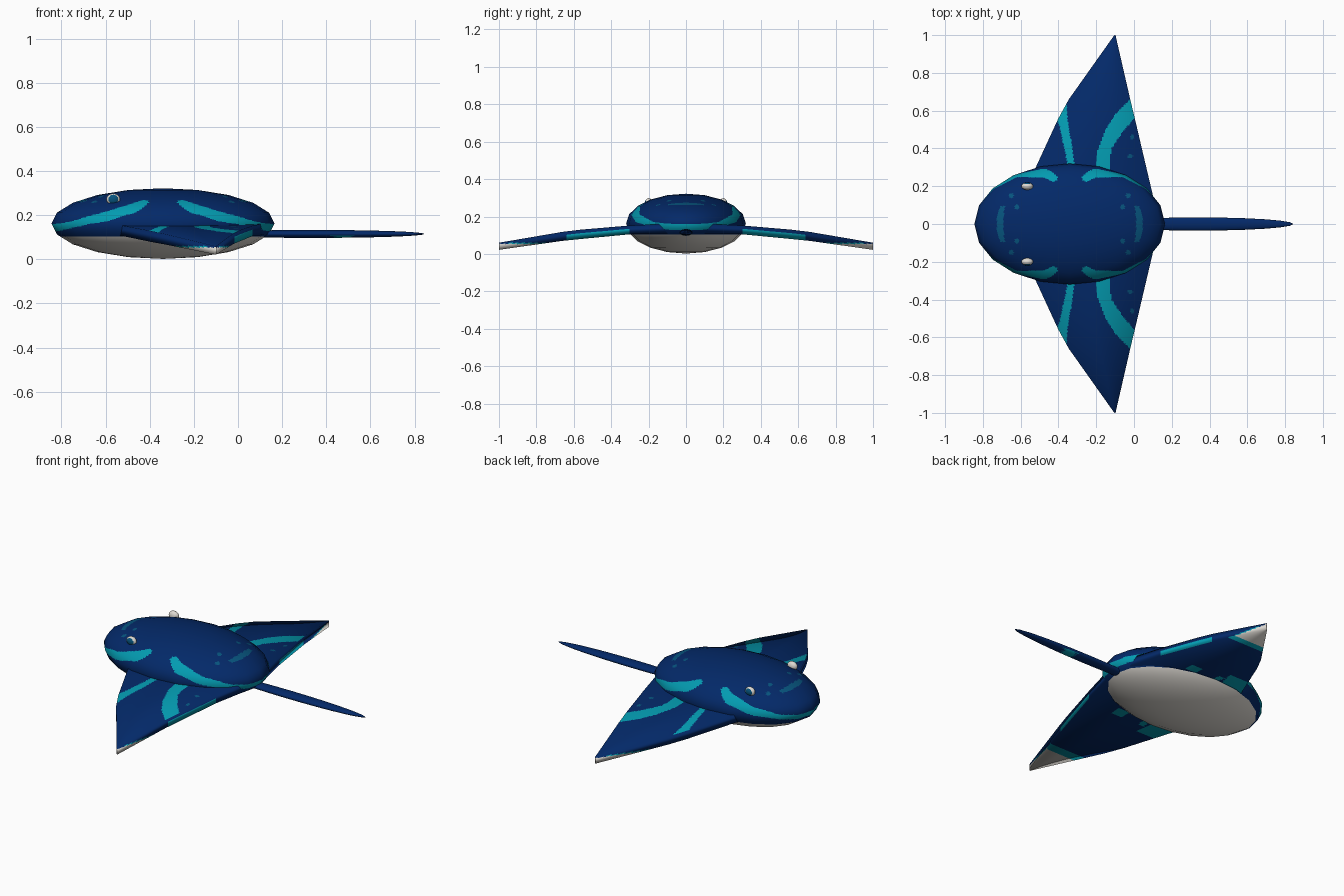
import bpy, bmesh, math
from mathutils import Vector

cube = bpy.data.objects.get("Cube")
if cube:
    bpy.data.objects.remove(cube)


def material(name, rgb):
    m = bpy.data.materials.new(name)
    m.use_nodes = True
    m.diffuse_color = (*rgb, 1)
    bsdf = next(n for n in m.node_tree.nodes if n.type == "BSDF_PRINCIPLED")
    bsdf.inputs["Base Color"].default_value = (*rgb, 1)
    bsdf.inputs["Roughness"].default_value = 0.7
    return m


MATS = [
    material("navy blue", (0.001, 0.022, 0.14)),
    material("teal", (0.001, 0.33, 0.44)),
    material("belly white", (0.73, 0.70, 0.65)),
    material("muted blue", (0.002, 0.09, 0.21)),
]
NAVY, TEAL, WHITE, MUTED = range(len(MATS))


def lerp_table(t, table):
    """Piecewise linear lookup in rows of (t, value, value...)."""
    t = min(max(t, table[0][0]), table[-1][0])
    for a, b in zip(table, table[1:]):
        if t <= b[0]:
            k = (t - a[0]) / (b[0] - a[0])
            return [p + (q - p) * k for p, q in zip(a[1:], b[1:])]


def finish(name, bm, paint, soft_normal):
    """Paint every face by a rule, shade it softly and make the object."""
    bm.normal_update()
    for f in bm.faces:
        f.material_index = paint(f.calc_center_median(), f.normal)
        f.smooth = True
    me = bpy.data.meshes.new(name)
    bm.to_mesh(me)
    bm.free()
    for m in MATS:
        me.materials.append(m)
    me.normals_split_custom_set_from_vertices(
        [soft_normal(v.co).normalized() for v in me.vertices])
    bpy.context.collection.objects.link(bpy.data.objects.new(name, me))


def ellipsoid(name, centre, radii, segments, rings, cuts, paint):
    """Coarse outline, finely cut for painting."""
    bm = bmesh.new()
    bmesh.ops.create_uvsphere(bm, u_segments=segments, v_segments=rings, radius=1)
    bmesh.ops.subdivide_edges(bm, edges=bm.edges[:], cuts=cuts, use_grid_fill=True)
    c, r = Vector(centre), Vector(radii)
    for v in bm.verts:
        v.co = c + v.co * r
    finish(name, bm, paint, lambda p: Vector([d / (s * s) for d, s in zip(p - c, r)]))


# Body: white belly, swept side stripes, crescents and spots on the back
MID = -0.34
# Distance from the middle, stripe height, half width
SIDE_STRIPE = ((0.065, 0.262, 0.004), (0.09, 0.252, 0.018), (0.12, 0.237, 0.023),
               (0.26, 0.193, 0.022), (0.34, 0.177, 0.018), (0.42, 0.155, 0.015),
               (0.50, 0.140, 0.018))


def body_paint(p, n):
    u, y = abs(p.x - MID), abs(p.y)
    if p.z < 0.105:
        return WHITE
    height, half = lerp_table(u, SIDE_STRIPE)
    if u > 0.065 and abs(p.z - height) < half:
        return TEAL
    if p.z > 0.17:
        if y < 0.095 and abs(u - (0.37 - 1.8 * y * y)) < 0.018 - y * 0.05:
            return MUTED
        if any(math.hypot(u - a, y - b) < 0.013 for a, b in ((0.28, 0.09), (0.31, 0.15))):
            return MUTED
    return NAVY


ellipsoid("body", (MID, 0, 0.162), (0.505, 0.32, 0.16), 20, 10, 15, body_paint)


# Tail: one long thin spindle with a patch underneath
def tail_paint(p, n):
    return TEAL if n.z < -0.6 and 0.43 < p.x < 0.51 else NAVY


ellipsoid("tail", (0.34, 0, 0.115), (0.505, 0.035, 0.018), 24, 16, 2, tail_paint)

# Wings: span, leading x, trailing x, top z, bottom z
WING = ((0.10, -0.61, 0.112, 0.162, 0.110),
        (0.30, -0.52, 0.065, 0.152, 0.105),
        (0.56, -0.40, 0.004, 0.130, 0.080),
        (0.66, -0.345, -0.02, 0.118, 0.070),
        (1.00, -0.104, -0.098, 0.060, 0.022))
# Stripes: span, then the two x edges
FRONT_STRIPE = ((0.28, -0.36, -0.315), (0.32, -0.352, -0.315), (0.44, -0.378, -0.332),
                (0.50, -0.39, -0.345), (0.56, -0.41, -0.352), (0.64, -0.37, -0.357))
REAR_STRIPE = ((0.28, -0.20, -0.13), (0.32, -0.20, -0.13), (0.40, -0.19, -0.12),
               (0.50, -0.15, -0.05), (0.58, -0.10, 0.02), (0.66, -0.02, 0.02))


def wing_place(p):
    """Position across the chord and through the thickness, each from -1 to 1."""
    lead, trail, top, bottom = lerp_table(abs(p.y), WING)
    return (2 * (p.x - lead) / (trail - lead) - 1,
            2 * (p.z - bottom) / (top - bottom) - 1)


def wing_normal(p):
    chord, level = wing_place(p)
    side = math.copysign(1, p.y)
    return Vector((0.5 * chord, side * (0.15 * abs(chord) + 0.6 * p.y * p.y), level))


def wing_paint(p, n):
    y = abs(p.y)
    chord, level = wing_place(p)
    on_stripe = any(stripe[0][0] < y < stripe[-1][0]
                    and lerp_table(y, stripe)[0] < p.x < lerp_table(y, stripe)[1]
                    for stripe in (FRONT_STRIPE, REAR_STRIPE))
    if n.z > 0.5:
        spots = ((-0.01, 0.46), (-0.02, 0.36))
        if any(math.hypot(p.x - a, y - b) < 0.013 for a, b in spots):
            return MUTED
        return TEAL if on_stripe else NAVY
    if n.z < -0.5:
        if y > 0.80:
            return WHITE
        root_patch = y < 0.40 and chord < -0.5
        return TEAL if y > 0.75 or root_patch or (on_stripe and y < 0.34) else NAVY
    # Rim: white below near the tip, a thin teal line above it
    if p.z < 0.054:
        return WHITE
    if p.z < 0.060 and y < 0.95:
        return TEAL
    return TEAL if n.x > 0 and level < 0.2 and 0.3 < y < 0.64 else NAVY


def wing(name, side):
    bm = bmesh.new()
    bmesh.ops.create_grid(bm, x_segments=70, y_segments=130, size=0.5)
    lower = bmesh.ops.extrude_face_region(bm, geom=bm.faces[:], use_keep_orig=True)
    lower = {g for g in lower["geom"] if isinstance(g, bmesh.types.BMVert)}
    rim = [e for e in bm.edges if (e.verts[0] in lower) != (e.verts[1] in lower)]
    for v in bm.verts:
        y = 0.1 + 0.9 * (v.co.y + 0.5)
        lead, trail, top, bottom = lerp_table(y, WING)
        x = lead + (trail - lead) * (v.co.x + 0.5)
        v.co = (x, side * y, bottom if v in lower else top)
    bmesh.ops.subdivide_edges(bm, edges=rim, cuts=7, use_grid_fill=True)
    bmesh.ops.recalc_face_normals(bm, faces=bm.faces[:])
    finish(name, bm, wing_paint, wing_normal)


# Wings and eyes on both sides
for label, side in (("front", -1), ("back", 1)):
    wing(label + "_wing", side)
    eye = Vector((-0.565, side * 0.2, 0.272))

    def eye_paint(p, n):
        d = p - eye
        looks_out = side * d.y > 0.006 and math.hypot(d.x, d.z) < 0.021
        return MUTED if looks_out else WHITE

    ellipsoid(label + "_eye", eye, (0.031, 0.02, 0.026), 24, 16, 1, eye_paint)
